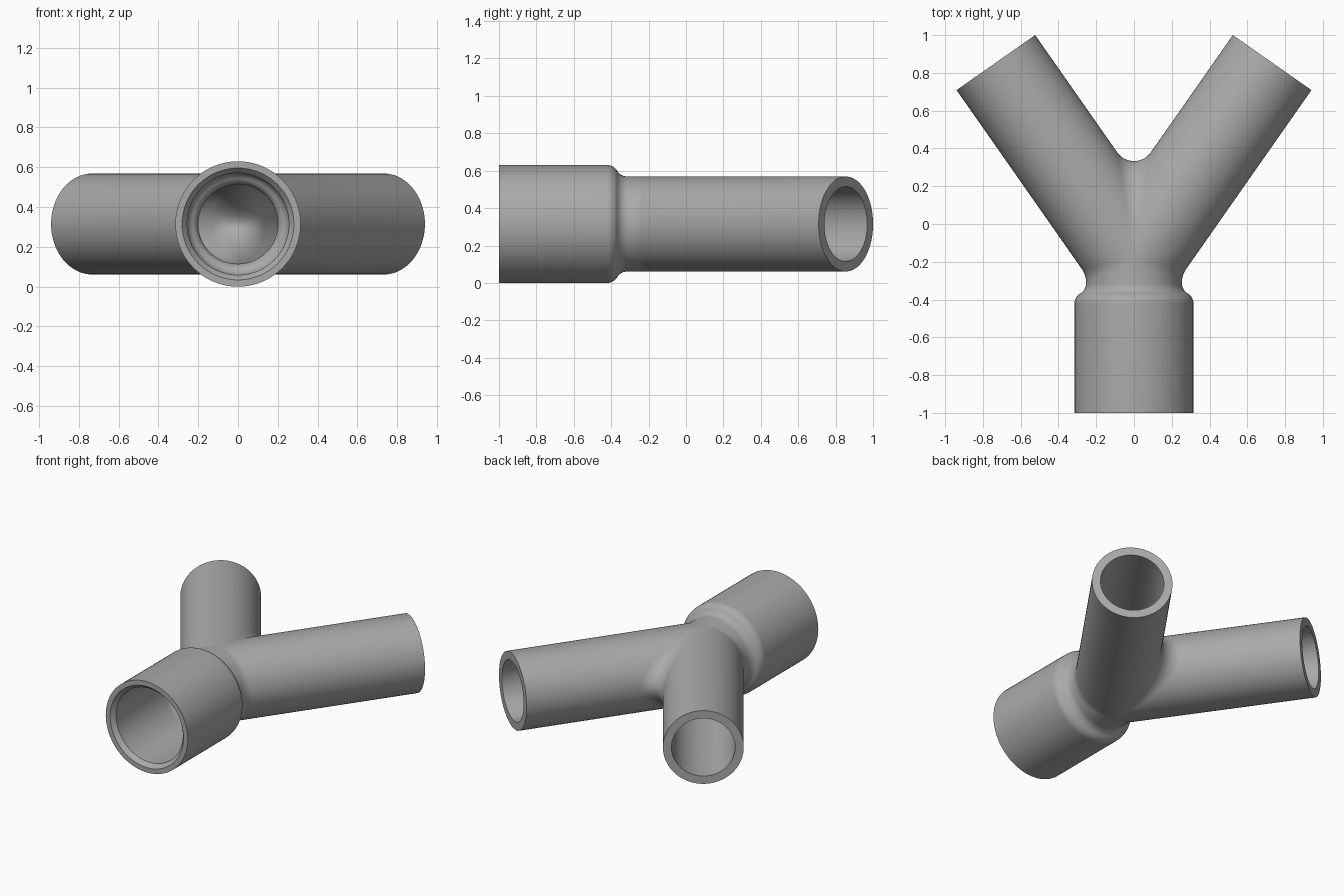
import bpy
import bmesh
from math import sin, cos, pi, radians
from mathutils import Vector

cube = bpy.data.objects.get("Cube")
if cube:
    bpy.data.objects.remove(cube, do_unlink=True)

HUB = Vector((0, -0.19, 0.315))      # point where the three axes meet
UP = Vector((0, 0, 1))
SPREAD = radians(35)
BRANCH_LENGTH = 1.275
OUTER, BORE = 0.254, 0.2
SOCKET_OUTER, SOCKET_BORE = 0.315, 0.256
HALF_STEPS, ARC_STEPS = 40, 12

RIGHT = Vector((-sin(SPREAD), cos(SPREAD), 0))
LEFT = Vector((sin(SPREAD), cos(SPREAD), 0))
TRUNK = Vector((0, -1, 0))


def shoulder(y, r_small, r_big, bend=radians(60), steps=8):
    """S-shaped step of two equal arcs, as (y, radius) points."""
    rad = (r_big - r_small) / 2 / (1 - cos(bend))
    run = 2 * rad * sin(bend)
    angles = [bend * i / steps for i in range(steps + 1)]
    first = [(y - rad * sin(a), r_small + rad * (1 - cos(a))) for a in angles]
    second = [(y - run + rad * sin(a), r_big - rad * (1 - cos(a))) for a in angles]
    return first + second[-2::-1]


OUTER_PROFILE = shoulder(-0.315, OUTER, SOCKET_OUTER) + [(-1, SOCKET_OUTER)]
BORE_PROFILE = shoulder(-0.345, BORE, SOCKET_BORE) + [(-0.97, SOCKET_BORE), (-1, 0.281)]


def skin_line(d1, d2, phi, r, blend, profile):
    """Line along the skin from the end of one arm, over the blend, to the other."""
    mid = (d1 + d2).normalized()
    half_sin = mid.cross(d1).length
    reach = r + blend
    ball = mid * (reach * sin(phi) / half_sin) + UP * (reach * cos(phi))
    arms = []
    for d in (d1, d2):
        inward = (d * ball.dot(d) - ball).normalized()
        arms.append((d, inward))
    (_, in1), (_, in2) = arms
    line = [HUB + d1 * BRANCH_LENGTH - in1 * r]
    turn = in1.angle(in2, 0)
    for i in range(ARC_STEPS + 1):
        t = i / ARC_STEPS
        if turn < 1e-4:
            way = in1
        else:
            way = (in1 * sin((1 - t) * turn) + in2 * sin(t * turn)) / sin(turn)
        line.append(HUB + ball + way * blend)
    if d2 == TRUNK:
        line += [Vector((0, y, HUB.z)) - in2 * rad for y, rad in profile]
    else:
        line.append(HUB + d2 * BRANCH_LENGTH - in2 * r)
    return line


def add_sheet(bm, d1, d2, blend):
    """Wall section between two arms: outer skin, rims and bore in one loop."""
    rows = []
    for k in range(HALF_STEPS + 1):
        phi = pi * k / HALF_STEPS
        skin = skin_line(d1, d2, phi, OUTER, blend, OUTER_PROFILE)
        bore = skin_line(d1, d2, phi, BORE, blend + OUTER - BORE, BORE_PROFILE)
        rows.append([bm.verts.new(p) for p in skin + bore[::-1]])
    for a, b in zip(rows, rows[1:]):
        for i in range(len(a)):
            j = (i + 1) % len(a)
            bm.faces.new((a[i], a[j], b[j], b[i]))


# Three wall sections: the crotch and the two outer elbows
bm = bmesh.new()
add_sheet(bm, LEFT, RIGHT, 0.108)
add_sheet(bm, LEFT, TRUNK, 0.12)
add_sheet(bm, RIGHT, TRUNK, 0.12)
bmesh.ops.remove_doubles(bm, verts=bm.verts, dist=0.0003)
bmesh.ops.recalc_face_normals(bm, faces=bm.faces)
mesh = bpy.data.meshes.new("y_pipe_fitting")
bm.to_mesh(mesh)
bm.free()

fitting = bpy.data.objects.new("y_pipe_fitting", mesh)
bpy.context.collection.objects.link(fitting)

# Plain grey plastic
grey = bpy.data.materials.new("plain_grey")
grey.use_nodes = True
colour = (0.4, 0.4, 0.4, 1)
grey.diffuse_color = colour
grey.node_tree.nodes["Principled BSDF"].inputs["Base Color"].default_value = colour
mesh.materials.append(grey)

bpy.ops.object.select_all(action="DESELECT")
fitting.select_set(True)
bpy.context.view_layer.objects.active = fitting
bpy.ops.object.shade_smooth_by_angle(angle=radians(30))
